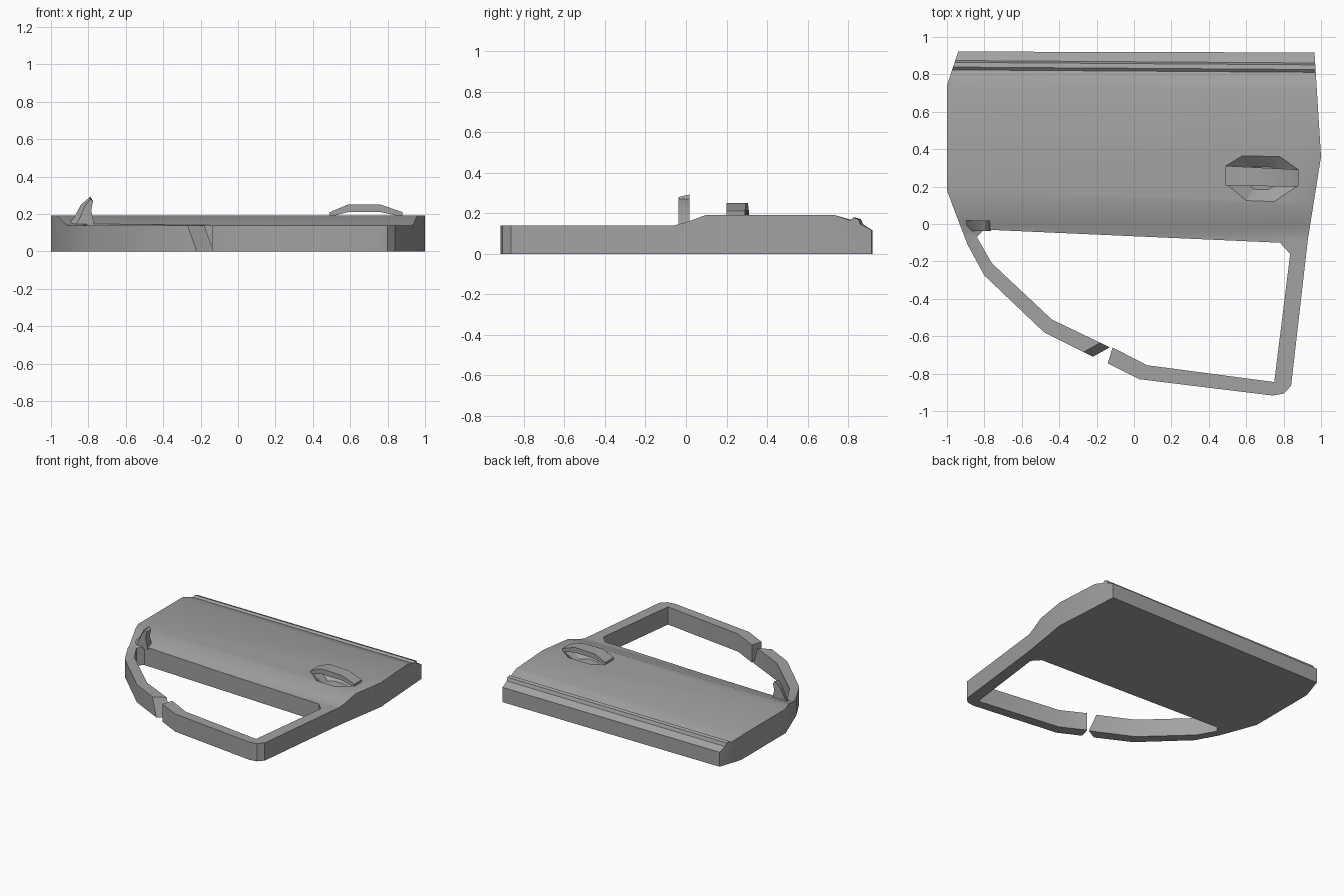
import bpy, bmesh, math
from mathutils import Vector

cube = bpy.data.objects.get("Cube")
if cube:
    bpy.data.objects.remove(cube)

grey = bpy.data.materials.new("plain grey")
grey.use_nodes = True
colour = (0.36, 0.36, 0.36, 1)
grey.diffuse_color = colour
grey.node_tree.nodes["Principled BSDF"].inputs["Base Color"].default_value = colour


def loft(name, start, end):
    """Solid between two matching loops of points."""
    bm = bmesh.new()
    a = [bm.verts.new(p) for p in start]
    b = [bm.verts.new(p) for p in end]
    bm.faces.new(a)
    bm.faces.new(b)
    for i in range(len(a)):
        j = (i + 1) % len(a)
        bm.faces.new((a[i], a[j], b[j], b[i]))
    bmesh.ops.recalc_face_normals(bm, faces=bm.faces)
    mesh = bpy.data.meshes.new(name)
    bm.to_mesh(mesh)
    bm.free()
    mesh.materials.append(grey)
    obj = bpy.data.objects.new(name, mesh)
    bpy.context.collection.objects.link(obj)
    return obj


def select(obj):
    bpy.ops.object.select_all(action='DESELECT')
    obj.select_set(True)
    bpy.context.view_layer.objects.active = obj


def combine(obj, other, operation):
    select(obj)
    mod = obj.modifiers.new("cut", 'BOOLEAN')
    mod.operation, mod.object, mod.solver = operation, other, 'EXACT'
    bpy.ops.object.modifier_apply(modifier=mod.name)
    bpy.data.objects.remove(other)


# Plan of the door: panel and open window frame as one C-shaped outline
outer_left = [(.965, .917), (-.94, .922), (-1, .74), (-1, .18), (-.94, .02),
              (-.89, -.11), (-.8, -.275), (-.48, -.58)]
slanted_end = [(-.22, -.71), (-.13, -.66)]
inner_left = [(-.44, -.51), (-.76, -.21), (-.84, -.07), (-.8, -.03)]
inner_right = [(.78, -.1), (.835, -.16), (.75, -.845), (.07, -.755), (-.115, -.66)]
outer_right = [(-.14, -.745), (.03, -.83), (.74, -.917), (.8, -.907), (.84, -.865),
               (.93, -.08), (1, .36)]
plan = outer_left + slanted_end + inner_left + inner_right + outer_right
low, high = -.1, .3
bottom, top = [], []
for x, y in plan:
    lean = Vector((-.36, .18)) if (x, y) in slanted_end else Vector((0, 0))
    bottom.append((*(Vector((x, y)) + lean * low), low))
    top.append((*(Vector((x, y)) + lean * high), high))
door = loft("door_panel_and_window_frame", bottom, top)

# Side profile with the shoulder ramp and the ridge along the sill
section = [(-1, 0), (-1, .14), (-.06, .14), (0, .155), (.1, .192), (.73, .192),
           (.81, .165), (.825, .178), (.85, .171), (.86, .146), (.922, .115),
           (1, .077), (1, 0)]
skew = lambda y: .015 if .8 < y < .9 else 0
profile = loft("profile_cutter", [(1.1, y, z) for y, z in section],
               [(-1.1, y + skew(y), z) for y, z in section])
combine(door, profile, 'INTERSECT')

# Dished recess behind the handle
rim = [(.49, .31), (.58, .365), (.78, .36), (.88, .29),
       (.87, .2), (.75, .12), (.6, .125), (.5, .21)]
centre = Vector((.685, .247))


def ring(scale, z):
    return [(*(centre + (Vector(p) - centre) * scale), z) for p in rim]


recess = loft("recess_cutter", ring(1.1, .205), ring(.5, .127))
combine(door, recess, 'DIFFERENCE')

# Strap handle bridging the recess
strap = [(.49, .185), (.49, .21), (.585, .25), (.765, .25), (.88, .21),
         (.88, .185), (.765, .21), (.585, .21)]
handle = loft("pull_handle", [(x, .205 - .015 * (x - .5), z) for x, z in strap],
              [(x, .31 - .05 * (x - .5), z) for x, z in strap])

# Wing mirror at the front corner of the window
fin = [(-.94, .13), (-.88, .175), (-.84, .25), (-.79, .293), (-.775, .27),
       (-.785, .22), (-.765, .13)]
front_fin = [(-.88, .13), (-.85, .17), (-.82, .24), (-.79, .28)] + fin[4:]
mirror = loft("wing_mirror", [(x, .018, z) for x, z in fin],
              [(x, -.037, z) for x, z in front_fin])

for obj in (door, handle, mirror):
    select(obj)
    bpy.ops.object.shade_smooth_by_angle(angle=math.radians(25))
